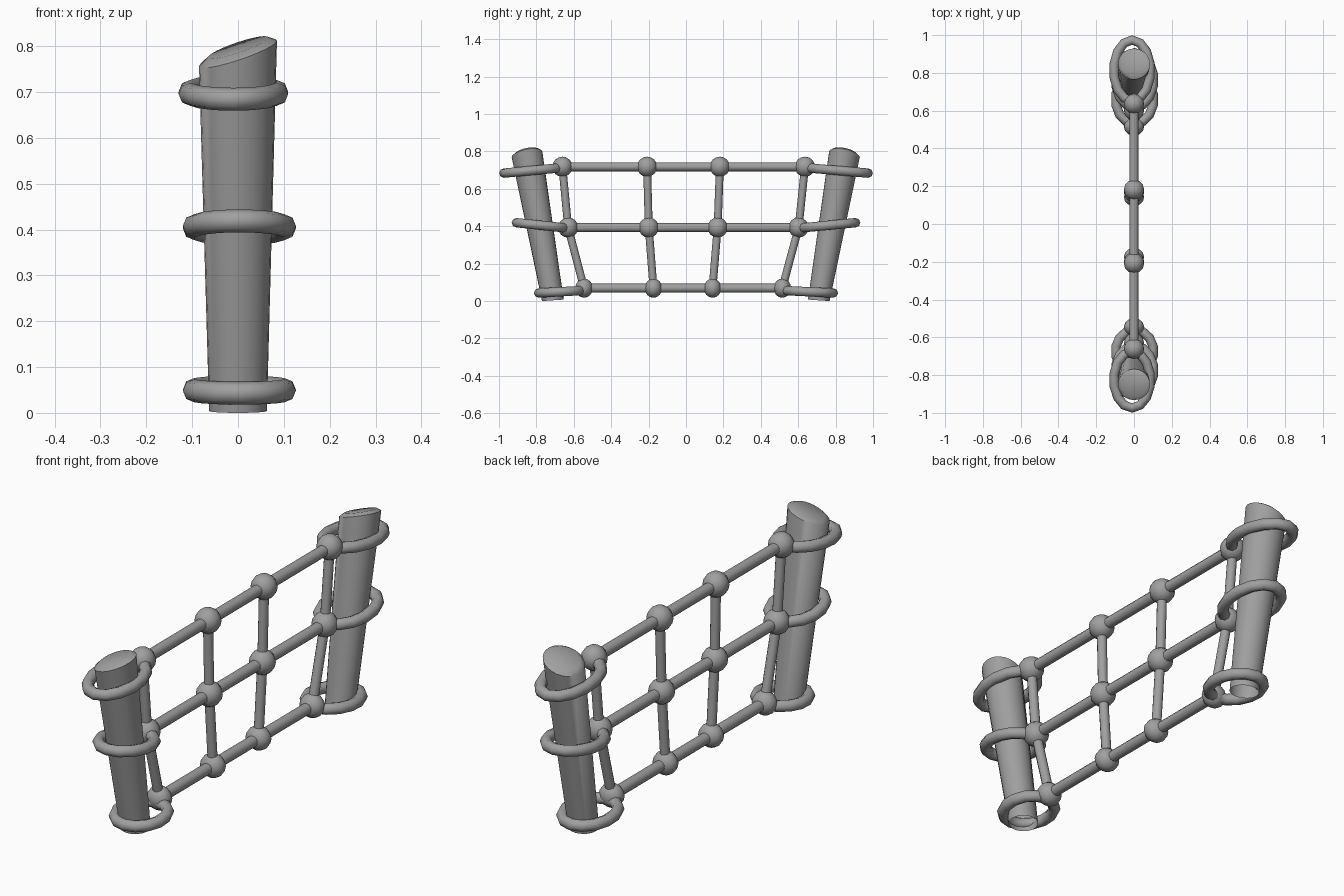
import bpy, bmesh, math
from mathutils import Vector

if "Cube" in bpy.data.objects:
    bpy.data.objects.remove(bpy.data.objects["Cube"])

dark = bpy.data.materials.new("dark_grey")
dark.diffuse_color = (0.35, 0.35, 0.35, 1)
dark.use_nodes = True
dark.node_tree.nodes["Principled BSDF"].inputs["Base Color"].default_value = dark.diffuse_color


def finish(name, bm, angle=60):
    bmesh.ops.recalc_face_normals(bm, faces=bm.faces)
    me = bpy.data.meshes.new(name)
    bm.to_mesh(me)
    bm.free()
    me.materials.append(dark)
    ob = bpy.data.objects.new(name, me)
    bpy.context.collection.objects.link(ob)
    bpy.ops.object.select_all(action='DESELECT')
    ob.select_set(True)
    bpy.context.view_layer.objects.active = ob
    bpy.ops.object.shade_smooth_by_angle(angle=math.radians(angle))
    return ob


def post(name, side, y0, y1, n=24):
    # leaning tapered log, open foot and slanted, slightly domed top
    bm = bmesh.new()
    foot, rim, dome = [], [], []
    for i in range(n):
        a = 2 * math.pi * i / n
        c, s = math.cos(a), math.sin(a)
        foot.append(bm.verts.new((0.063 * c, y0 + 0.058 * s, 0.004 - 0.004 * s * side)))
        slope = 0.028 * c - 0.015 * s * side
        rim.append(bm.verts.new((0.085 * c, y1 + 0.082 * s, 0.784 + slope)))
        dome.append(bm.verts.new((0.066 * c, y1 + 0.064 * s, 0.797 + 0.78 * slope)))
    for i in range(n):
        j = (i + 1) % n
        bm.faces.new((foot[i], foot[j], rim[j], rim[i]))
        bm.faces.new((rim[i], rim[j], dome[j], dome[i]))
    bm.faces.new(dome)
    finish(name, bm, 50)


def ring(name, outer, inner, z_out, z_in, cx, rx, r=0.025, n=14, m=8):
    # stretched rope loop tying the net to a post
    bm = bmesh.new()
    cy, ry = (outer + inner) / 2, (outer - inner) / 2
    rows = []
    for i in range(n):
        t = 2 * math.pi * i / n
        c, s = math.cos(t), math.sin(t)
        p = Vector((cx + rx * s, cy + ry * c, (z_out + z_in) / 2 + (z_out - z_in) / 2 * c))
        out = Vector((s / rx, c / ry, 0)).normalized()
        row = []
        for k in range(m):
            a = 2 * math.pi * k / m
            row.append(bm.verts.new(p + out * r * math.cos(a) + Vector((0, 0, r * math.sin(a)))))
        rows.append(row)
    for i in range(n):
        a, b = rows[i], rows[(i + 1) % n]
        for k in range(m):
            l = (k + 1) % m
            bm.faces.new((a[k], a[l], b[l], b[k]))
    finish(name, bm)


def rope(name, a, b, r):
    # straight rope between two knots
    a, b = Vector(a), Vector(b)
    bm = bmesh.new()
    bmesh.ops.create_cone(bm, cap_ends=True, segments=10, radius1=r, radius2=r,
                          depth=(b - a).length)
    ob = finish(name, bm)
    ob.rotation_mode = 'QUATERNION'
    ob.rotation_quaternion = (b - a).to_track_quat('Z', 'Y')
    ob.location = (a + b) / 2


def knot(name, p, scale):
    bm = bmesh.new()
    bmesh.ops.create_uvsphere(bm, u_segments=12, v_segments=8, radius=0.054)
    ob = finish(name, bm)
    ob.location = p
    ob.scale = scale


# posts
post("left_post", -1, -0.712, -0.850)
post("right_post", 1, 0.710, 0.847)

# net rows: height and knot positions, bottom to top
net = [(0.069, (-0.545, -0.174, 0.142, 0.515)),
       (0.393, (-0.630, -0.199, 0.169, 0.602)),
       (0.718, (-0.661, -0.208, 0.181, 0.636))]
grid = [[(0, y, z) for y in ys] for z, ys in net]

for r, row in enumerate(grid):
    for c, p in enumerate(row):
        knot("knot", p, (1, 0.87, 0.95) if r == 0 else (1, 1, 1))
        if c < 3:
            rope("horizontal_rope", p, row[c + 1], 0.024)
        if r < 2:
            rope("vertical_rope", p, grid[r + 1][c], 0.021)

# tie rings: outer reach, outer height, inner height, x offset, half width
ties = [(0.788, 0.043, 0.056, 0.003, 0.101),
        (0.907, 0.419, 0.391, 0.003, 0.101),
        (0.974, 0.684, 0.712, -0.010, 0.097)]
for side, col in ((-1, 0), (1, 3)):
    for (reach, zo, zi, cx, rx), row in zip(ties, grid):
        ring("tie_ring", side * reach, row[col][1] + side * 0.015, zo, zi, cx, rx)
